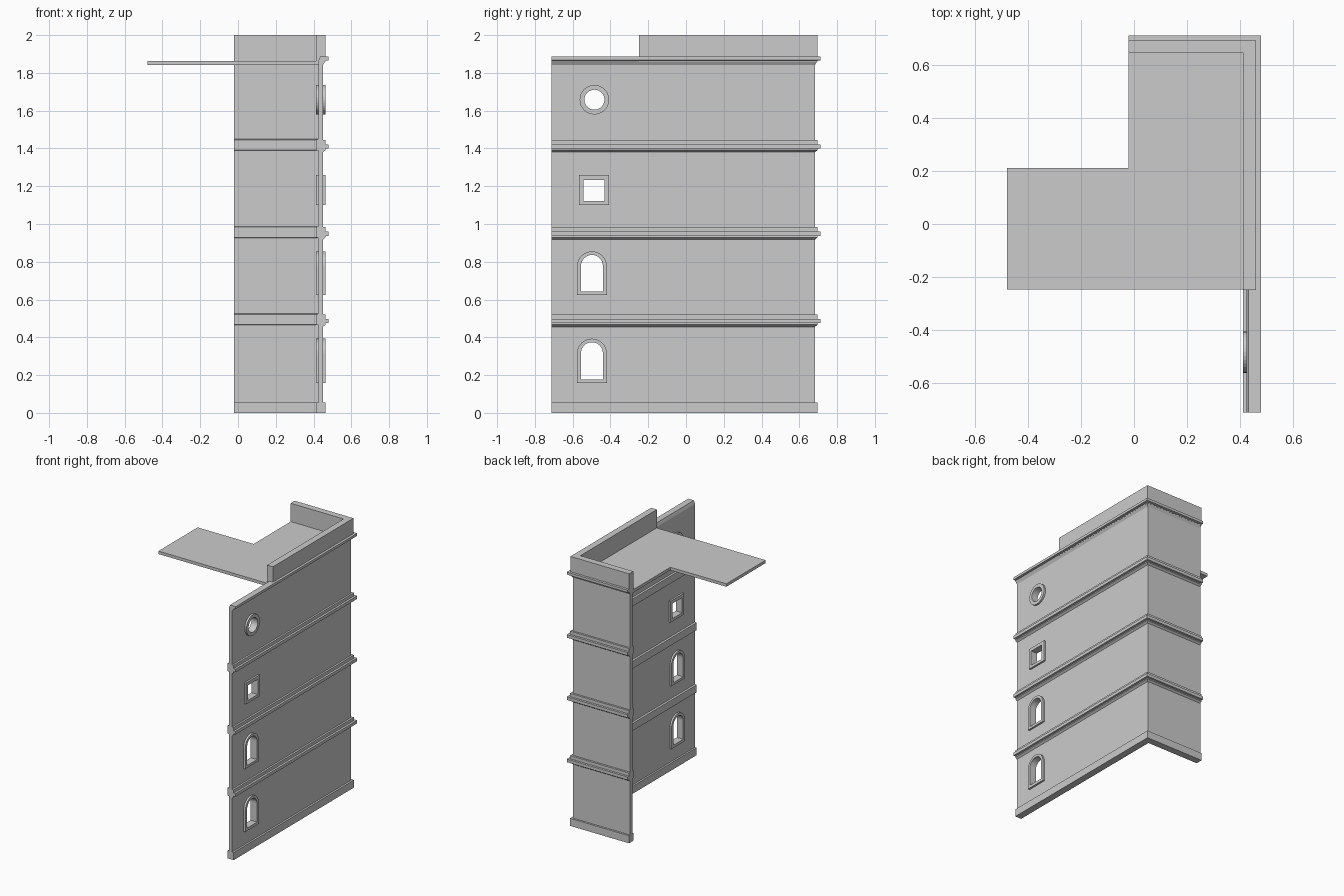
import bpy, bmesh, math

if "Cube" in bpy.data.objects:
    bpy.data.objects.remove(bpy.data.objects["Cube"])

grey = bpy.data.materials.new("plain grey")
grey.diffuse_color = (0.6, 0.6, 0.6, 1)
grey.use_nodes = True
grey.node_tree.nodes["Principled BSDF"].inputs["Base Color"].default_value = grey.diffuse_color

XO, YO, X_END, Y_END = 0.48, 0.713, -0.02, -0.713   # outermost corner and open ends


def finish(name, bm):
    bmesh.ops.recalc_face_normals(bm, faces=bm.faces)
    me = bpy.data.meshes.new(name)
    bm.to_mesh(me)
    bm.free()
    me.materials.append(grey)
    ob = bpy.data.objects.new(name, me)
    bpy.context.collection.objects.link(ob)
    return ob


def loft(name, rings, closed=False):
    """Skin equal-length rings; cap the ends unless they close on themselves."""
    bm = bmesh.new()
    rows = [[bm.verts.new(p) for p in r] for r in rings]
    n = len(rows[0])
    pairs = list(zip(rows, rows[1:]))
    if closed:
        pairs.append((rows[-1], rows[0]))
    else:
        bm.faces.new(rows[0])
        bm.faces.new(rows[-1])
    for a, b in pairs:
        for i in range(n):
            j = (i + 1) % n
            bm.faces.new((a[i], a[j], b[j], b[i]))
    return finish(name, bm)


def corner_sweep(name, profile, y_start):
    """Sweep a (offset, z) section around the mitred corner."""
    return loft(name, [
        [(XO + d, y_start, z) for d, z in profile],
        [(XO + d, YO + d, z) for d, z in profile],
        [(X_END, YO + d, z) for d, z in profile]])


# Wall section: plinth, three floor bands, top cornice
WALL, STEP, IN, BAND_IN = -0.03, -0.016, -0.055, -0.068
band_tops = (0.522, 0.984, 1.446)
outer = [(STEP, 0), (STEP, 0.056), (WALL, 0.056)]
inner = [(BAND_IN, 0), (BAND_IN, 0.056), (IN, 0.056)]
for t in band_tops:
    outer += [(WALL, t - 0.066), (STEP, t - 0.055), (STEP, t - 0.047), (0, t - 0.047),
              (0, t - 0.024), (STEP, t - 0.024), (STEP, t), (WALL, t)]
    inner += [(IN, t - 0.058), (BAND_IN, t - 0.055), (BAND_IN, t), (IN, t + 0.003)]
outer += [(WALL, 1.842), (STEP, 1.865), (0, 1.867), (0, 1.886)]
inner += [(IN, 1.862), (-0.046, 1.886)]
wall = corner_sweep("corner_wall", outer + inner[::-1], Y_END)

# Parapet on top of the cornice
corner_sweep("parapet", [(-0.018, 1.86), (-0.018, 2.0), (-0.066, 2.0), (-0.066, 1.86)], -0.25)

# L-shaped roof slab
plan = [(-0.48, -0.248), (0.425, -0.248), (0.425, 0.66), (-0.02, 0.66), (-0.02, 0.212), (-0.48, 0.212)]
loft("roof_slab", [[(x, y, z) for x, y in plan] for z in (1.842, 1.864)])


def arch(y, z0, z1, r):
    zc = z1 - r
    return [(y - r, z0), (y + r, z0)] + [
        (y + r * math.cos(a * math.pi / 16), zc + r * math.sin(a * math.pi / 16)) for a in range(17)]


def circle(y, z, r):
    return [(y + r * math.cos(a * math.pi / 16), z + r * math.sin(a * math.pi / 16)) for a in range(32)]


def square(y, z, h):
    return [(y - h, z - h), (y + h, z - h), (y + h, z + h), (y - h, z + h)]


# Windows: outer and inner outline of each frame
windows = {
    "ground_arch_window": (arch(-0.498, 0.157, 0.393, 0.079), arch(-0.498, 0.178, 0.374, 0.058)),
    "first_arch_window": (arch(-0.498, 0.624, 0.855, 0.079), arch(-0.498, 0.642, 0.836, 0.058)),
    "square_window": (square(-0.487, 1.18, 0.079), square(-0.487, 1.178, 0.056)),
    "round_window": (circle(-0.485, 1.658, 0.078), circle(-0.485, 1.658, 0.053)),
}
for name, (big, small) in windows.items():
    at = lambda pts, x: [(x, y, z) for y, z in pts]
    # opening cut halfway under the frame
    mid = [((a + c) / 2, (b + d) / 2) for (a, b), (c, d) in zip(big, small)]
    cutter = loft(name + "_cutter", [at(mid, 0.3), at(mid, 0.6)])
    cutter.hide_render = True
    mod = wall.modifiers.new("opening", 'BOOLEAN')
    mod.operation, mod.solver, mod.object = 'DIFFERENCE', 'EXACT', cutter
    bpy.context.view_layer.objects.active = wall
    bpy.ops.object.modifier_apply(modifier=mod.name)
    bpy.data.objects.remove(cutter)
    # frame standing proud on both sides
    loft(name + "_frame", [at(big, 0.412), at(big, 0.464), at(small, 0.464), at(small, 0.412)], closed=True)
